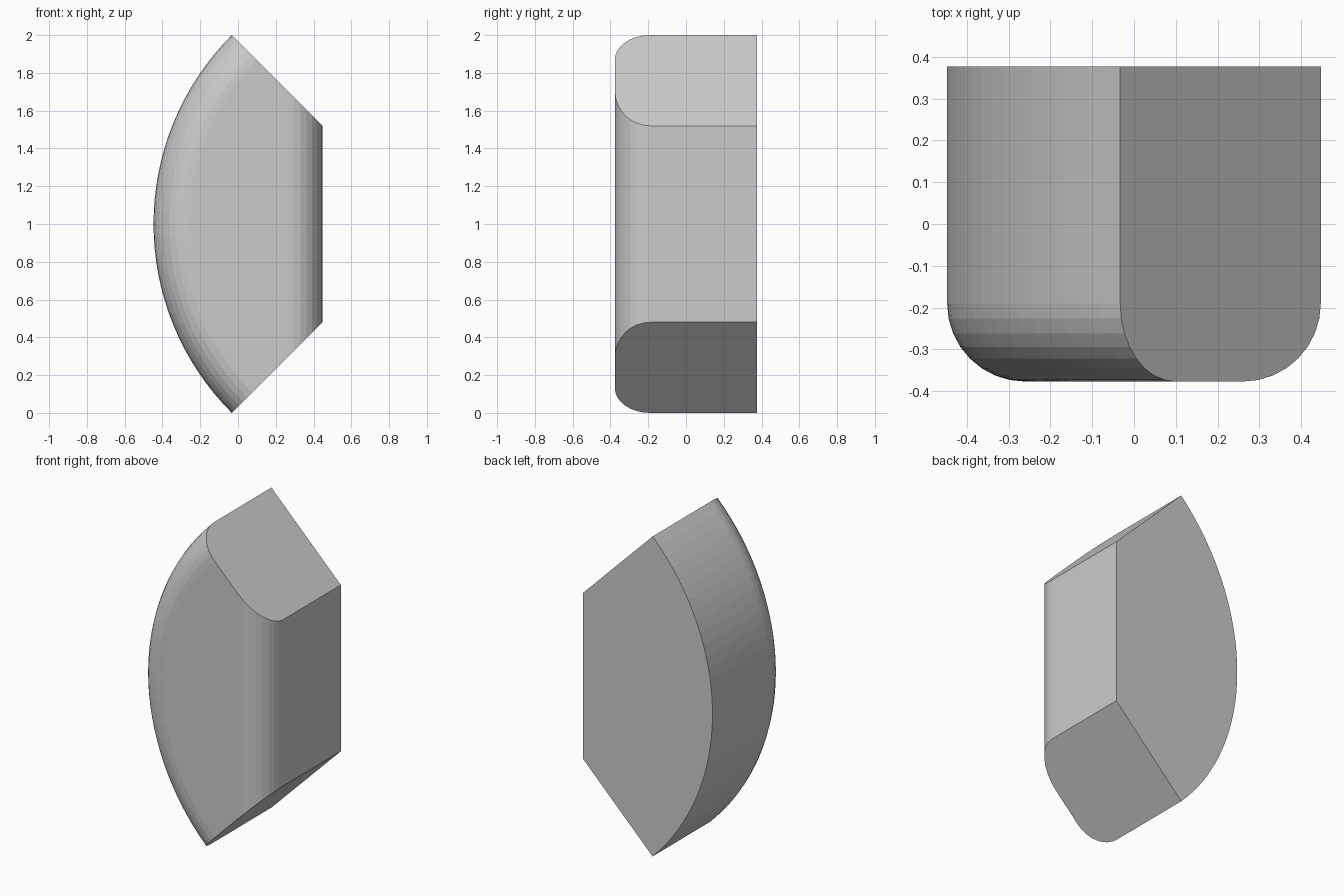
import bpy, bmesh
from math import sin, cos, tan, pi, radians

cube = bpy.data.objects.get("Cube")
if cube:
    bpy.data.objects.remove(cube, do_unlink=True)

ARC = 2 ** 0.5          # radius of the curved outer side
AXIS_X = 0.967          # centre of that arc
INNER = 0.52            # distance from arc centre to the flat inner side
FRONT, BACK = -0.377, 0.377
FILLET = 0.187
STEPS, ROUND = 32, 8

grey = bpy.data.materials.new("light grey")
grey.use_nodes = True
colour = (0.6, 0.6, 0.6, 1)
grey.diffuse_color = colour
grey.node_tree.nodes["Principled BSDF"].inputs["Base Color"].default_value = colour


def section(bm, phi):
    """One radial slice: curved outer edge, rounded front, straight inner edge."""
    def outer(inset, y):
        r = ARC - inset
        return bm.verts.new((AXIS_X - r * cos(phi), y, 1 + r * sin(phi)))

    def inner(inset, y):
        d = INNER + inset
        return bm.verts.new((AXIS_X - d, y, 1 + d * tan(phi)))

    bends = [i / ROUND * pi / 2 for i in range(ROUND + 1)]
    fillet = [(FILLET * (1 - cos(a)), FRONT + FILLET * (1 - sin(a))) for a in bends]
    return ([outer(0, BACK)] + [outer(*p) for p in fillet]
            + [inner(*p) for p in reversed(fillet)] + [inner(0, BACK)])


# Loft the slices across the quarter turn and close both cut ends
bm = bmesh.new()
rings = [section(bm, radians(-45 + 90 * i / STEPS)) for i in range(STEPS + 1)]
for a, b in zip(rings, rings[1:]):
    for k in range(len(a)):
        n = (k + 1) % len(a)
        bm.faces.new((a[k], a[n], b[n], b[k]))
bm.faces.new(rings[0])
bm.faces.new(rings[-1])
bmesh.ops.recalc_face_normals(bm, faces=bm.faces)

# Merge the coplanar strips of the flat sides
bmesh.ops.dissolve_limit(bm, angle_limit=radians(0.5),
                         verts=bm.verts, edges=bm.edges)

mesh = bpy.data.meshes.new("curved_block")
bm.to_mesh(mesh)
bm.free()
mesh.materials.append(grey)
block = bpy.data.objects.new("curved_block", mesh)
bpy.context.collection.objects.link(block)
